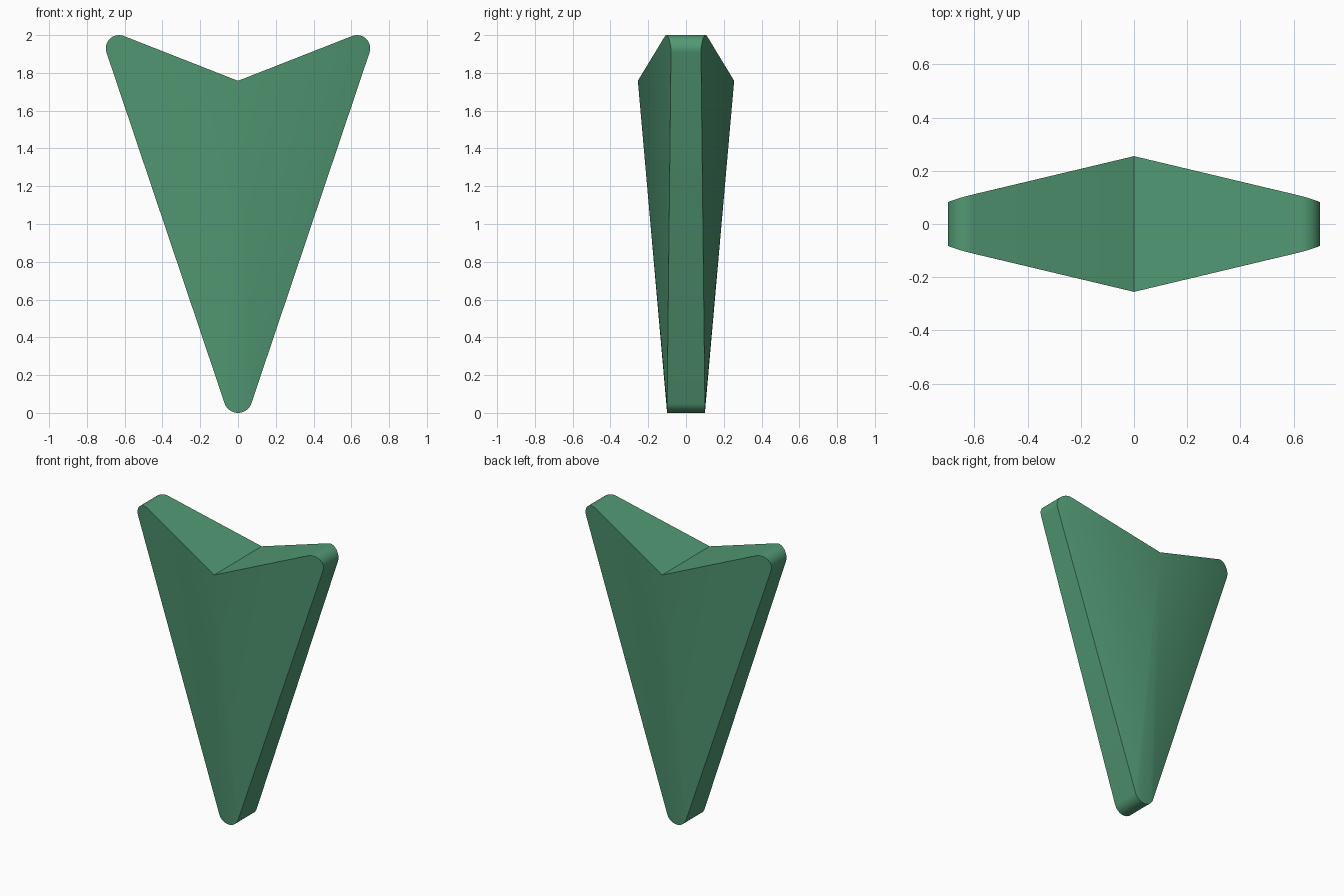
import bpy, bmesh
from math import cos, sin, atan2, pi

if "Cube" in bpy.data.objects:
    bpy.data.objects.remove(bpy.data.objects["Cube"])

NOTCH_Z, NOTCH_Y = 1.758, 0.255


def arc(cx, cz, r, a0, a1, n):
    return [(cx + r * cos(a0 + (a1 - a0) * i / n),
             cz + r * sin(a0 + (a1 - a0) * i / n)) for i in range(n + 1)]


# Right half of the outline: rounded bottom point, then rounded upper corner
side = atan2(-0.318, 0.948)      # outward normal of the long side
top = atan2(0.932, -0.362)       # outward normal of the notch edge
half = [(x, z, 0.10) for x, z in arc(0, 0.075, 0.075, -pi / 2, side, 8)]
half += [(x, z, NOTCH_Y - 0.269 * x + 0.079 * (z - NOTCH_Z))
         for x, z in arc(0.63, 1.93, 0.07, side, top, 12)]

# Full loop starts at the notch and runs round counter-clockwise
left = [(-x, z, y) for x, z, y in reversed(half)]
outline = [(0, NOTCH_Z, NOTCH_Y)] + left + half[1:]

bm = bmesh.new()
front = [bm.verts.new((x, -y, z)) for x, z, y in outline]
back = [bm.verts.new((x, y, z)) for x, z, y in outline]
n = len(outline)

# Faceted front and back fan out from the notch; a band joins them
for i in range(1, n - 1):
    bm.faces.new((front[0], front[i], front[i + 1]))
    bm.faces.new((back[0], back[i + 1], back[i]))
for i in range(n):
    j = (i + 1) % n
    bm.faces.new((front[i], back[i], back[j], front[j]))
bmesh.ops.recalc_face_normals(bm, faces=bm.faces)

mesh = bpy.data.meshes.new("arrow_pointer")
bm.to_mesh(mesh)
bm.free()
arrow = bpy.data.objects.new("arrow_pointer", mesh)
bpy.context.collection.objects.link(arrow)

green = bpy.data.materials.new("green")
green.diffuse_color = (0.085, 0.32, 0.175, 1)
green.use_nodes = True
green.node_tree.nodes["Principled BSDF"].inputs["Base Color"].default_value = green.diffuse_color
mesh.materials.append(green)

# Soft rounded ends, crisp rims
bpy.context.view_layer.objects.active = arrow
arrow.select_set(True)
bpy.ops.object.shade_smooth_by_angle(angle=pi / 6)
